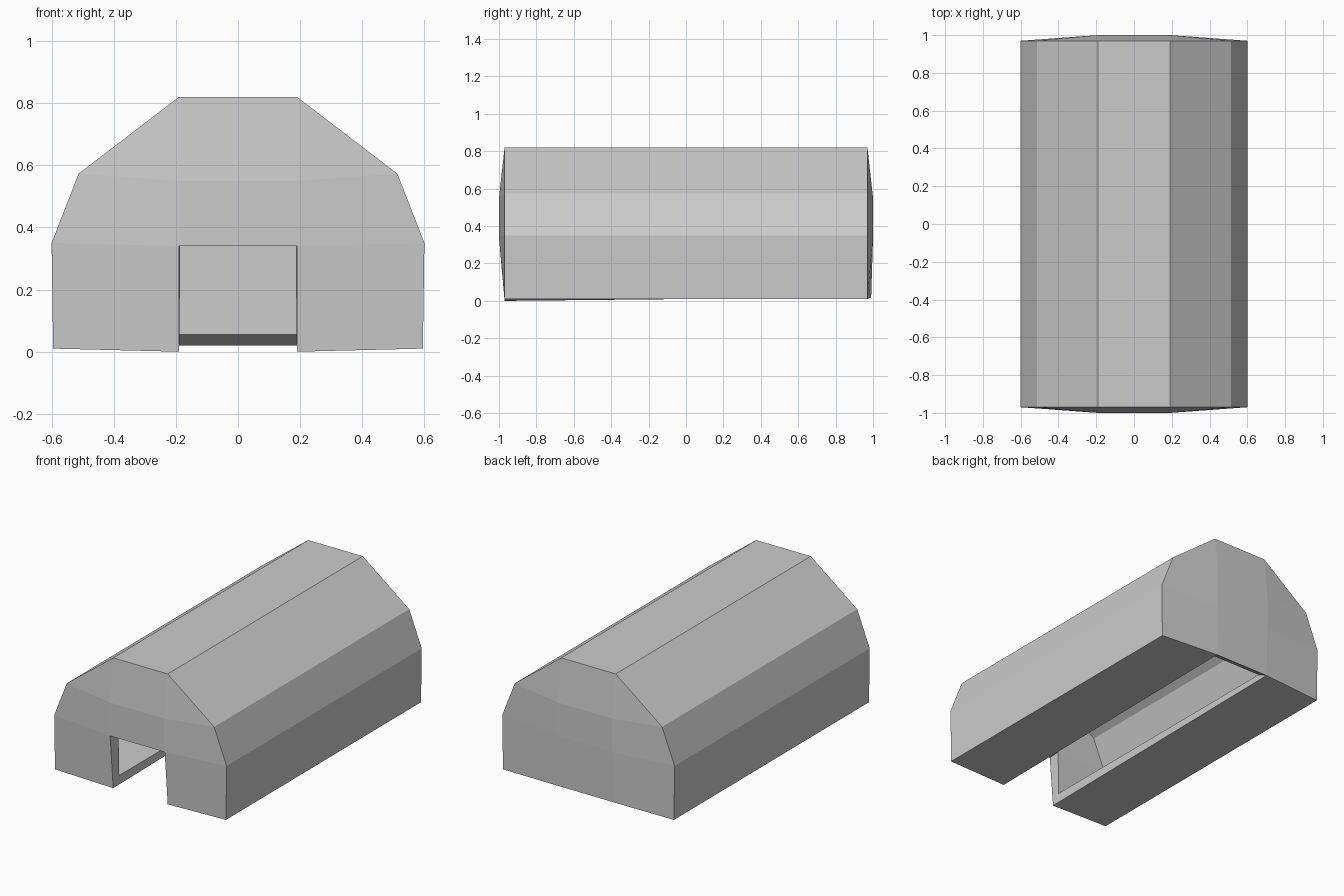
import bpy, bmesh

if "Cube" in bpy.data.objects:
    bpy.data.objects.remove(bpy.data.objects["Cube"])

# Half outline of the hull (x, z), from the roof edge down to the bottom corner
OUTLINE = [(0.19, 0.82), (0.513, 0.573), (0.60, 0.35), (0.595, 0.01)]
# Column beside the doorway: (z, front bulge y, back bulge y)
COLUMN = [(0.82, 0.97, 0.97), (0.55, 1.0, 1.0), (0.34, 1.0, 1.0)]
FOOT = {-1: (0.0, 0.97), 1: (0.02, 0.99)}

bm = bmesh.new()
edge, col = {}, {}
for end in (-1, 1):
    for side in (-1, 1):
        # Hull rim and the bulged column inside it
        edge[end, side] = [bm.verts.new((side * x, end * 0.97, z)) for x, z in OUTLINE]
        c = [edge[end, side][0]]
        for z, yf, yb in COLUMN[1:]:
            c.append(bm.verts.new((side * 0.19, end * (yf if end < 0 else yb), z)))
        z, y = FOOT[end]
        c.append(bm.verts.new((side * 0.19, end * y, z)))
        col[end, side] = c

for side in (-1, 1):
    f, b = edge[-1, side], edge[1, side]
    # Long roof slopes and side walls
    for i in range(3):
        bm.faces.new((f[i], f[i + 1], b[i + 1], b[i]))
    # Floor strip on each side of the open slot
    bm.faces.new((f[3], col[-1, side][3], col[1, side][3], b[3]))
    # Outer parts of the bulged ends
    for end in (-1, 1):
        e, c = edge[end, side], col[end, side]
        bm.faces.new((c[0], c[1], e[1]))
        bm.faces.new((c[1], c[2], e[2], e[1]))
        bm.faces.new((c[2], c[3], e[3], e[2]))

# Flat roof ridge
bm.faces.new((edge[-1, -1][0], edge[-1, 1][0], edge[1, 1][0], edge[1, -1][0]))
# Middle of the ends; the front leaves the doorway open
for end, rows in ((-1, 2), (1, 3)):
    l, r = col[end, -1], col[end, 1]
    for i in range(rows):
        bm.faces.new((l[i], r[i], r[i + 1], l[i + 1]))

bmesh.ops.recalc_face_normals(bm, faces=bm.faces)
# Make sure the ridge points up, so that the wall thickness goes inward
ridge = max(bm.faces, key=lambda f: f.calc_center_median().z)
if ridge.normal.z < 0:
    bmesh.ops.reverse_faces(bm, faces=bm.faces)
mesh = bpy.data.meshes.new("shelter_hull")
bm.to_mesh(mesh)
bm.free()
hull = bpy.data.objects.new("shelter_hull", mesh)
bpy.context.collection.objects.link(hull)

# Wall thickness
wall = hull.modifiers.new("wall_thickness", 'SOLIDIFY')
wall.thickness = 0.08
wall.offset = -1
